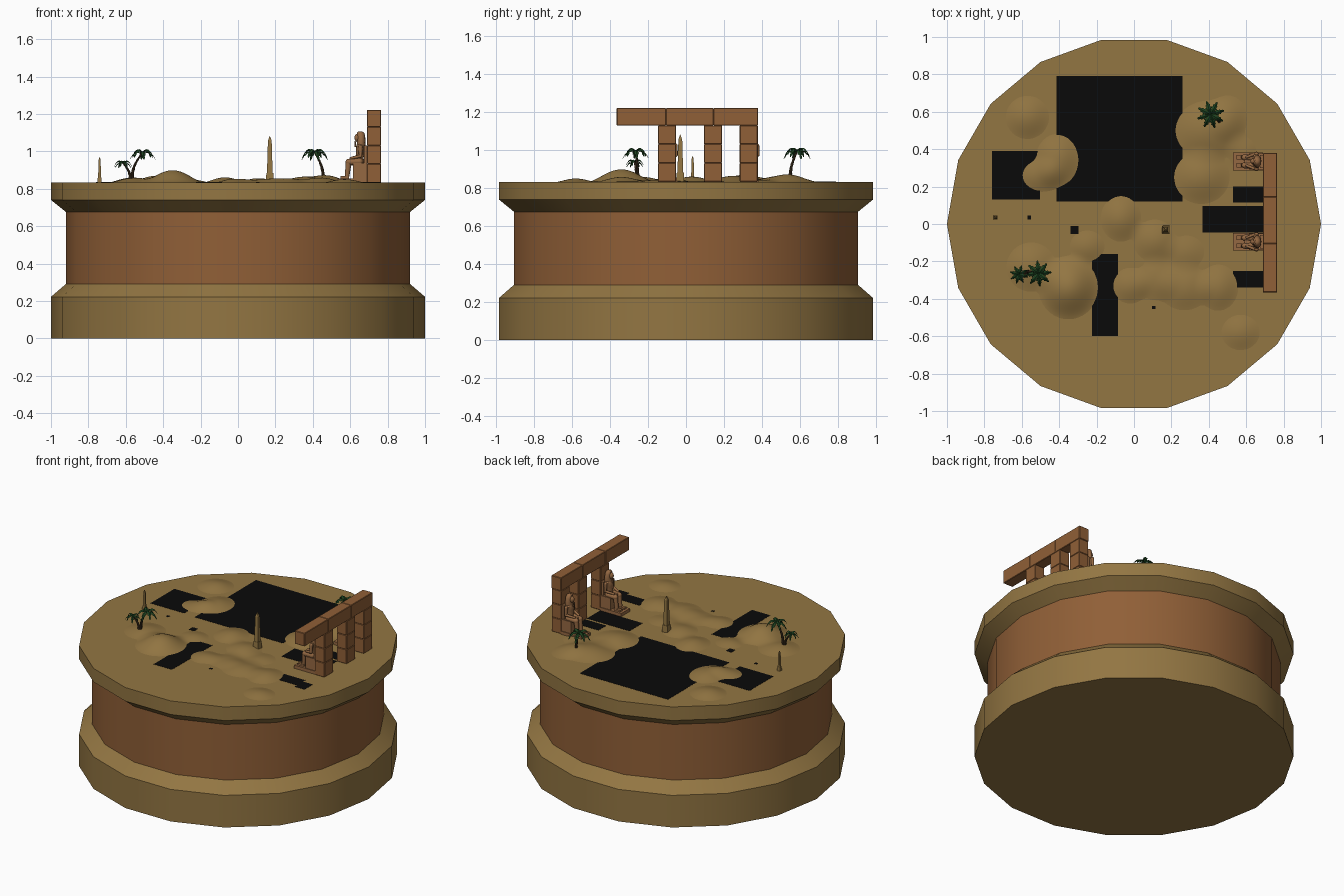
import bpy, bmesh, math
from mathutils import Vector, Matrix

if "Cube" in bpy.data.objects:
    bpy.data.objects.remove(bpy.data.objects["Cube"])

T = 0.834  # height of the table top


def material(name, rgb):
    m = bpy.data.materials.new(name)
    m.diffuse_color = (*rgb, 1)
    m.use_nodes = True
    m.node_tree.nodes["Principled BSDF"].inputs["Base Color"].default_value = m.diffuse_color
    return m


SAND = material("sand", (0.29, 0.18, 0.055))
CLAY = material("clay", (0.28, 0.115, 0.038))
STONE = material("stone", (0.30, 0.14, 0.055))
DARK = material("dark", (0.003, 0.003, 0.003))
LEAF = material("leaf", (0.012, 0.055, 0.014))
BARK = material("bark", (0.05, 0.03, 0.014))


def finish(name, bm, mat, angle=None):
    bmesh.ops.recalc_face_normals(bm, faces=bm.faces)
    me = bpy.data.meshes.new(name)
    bm.to_mesh(me)
    bm.free()
    me.materials.append(mat)
    ob = bpy.data.objects.new(name, me)
    bpy.context.collection.objects.link(ob)
    if angle:
        bpy.ops.object.select_all(action='DESELECT')
        ob.select_set(True)
        bpy.context.view_layer.objects.active = ob
        bpy.ops.object.shade_smooth_by_angle(angle=math.radians(angle))
    return ob


def loft(bm, rings):
    """Skin equal-length rings of points and cap both ends."""
    vs = [[bm.verts.new(p) for p in r] for r in rings]
    n = len(vs[0])
    for a, b in zip(vs, vs[1:]):
        for i in range(n):
            j = (i + 1) % n
            bm.faces.new((a[i], a[j], b[j], b[i]))
    bm.faces.new(vs[0][::-1])
    bm.faces.new(vs[-1])


def oval(x, y, z, rx, ry, n, phase=0):
    return [(x + rx * math.cos(phase + i * math.tau / n),
             y + ry * math.sin(phase + i * math.tau / n), z) for i in range(n)]


def square(x, y, z, hx, hy):
    return oval(x, y, z, hx * math.sqrt(2), hy * math.sqrt(2), 4, math.pi / 4)


def box(bm, x0, x1, y0, y1, z0, z1):
    c = ((x0 + x1) / 2, (y0 + y1) / 2)
    h = ((x1 - x0) / 2, (y1 - y0) / 2)
    loft(bm, [square(*c, z0, *h), square(*c, z1, *h)])


def ball(bm, c, r):
    bmesh.ops.create_uvsphere(bm, u_segments=12, v_segments=8, radius=1,
                              matrix=Matrix.Translation(c) @ Matrix.Diagonal((*r, 1)))


def limb(bm, a, b, r1, r2):
    a, b = Vector(a), Vector(b)
    d = b - a
    m = Matrix.Translation((a + b) / 2) @ d.to_track_quat('Z', 'Y').to_matrix().to_4x4()
    bmesh.ops.create_cone(bm, cap_ends=True, segments=12, radius1=r1, radius2=r2,
                          depth=d.length, matrix=m)
    ball(bm, a, (r1,) * 3)
    ball(bm, b, (r2,) * 3)


# Eighteen-sided round table: two rims and the recessed drum
for name, mat, prof in (
        ("lower_rim", SAND, ((0, 1), (0.222, 1), (0.291, 0.92))),
        ("drum", CLAY, ((0.291, 0.92), (0.676, 0.92))),
        ("upper_rim", SAND, ((0.676, 0.92), (0.74, 1), (T, 1)))):
    bm = bmesh.new()
    loft(bm, [oval(0, 0, z, r, r, 18) for z, r in prof])
    finish(name, bm, mat, 30)

# Rolling dunes: x, y, radius x, radius y, height
DUNES = [(-0.35, -0.34, .18, .19, .068), (-0.55, -0.23, .16, .16, .028), (-0.57, .57, .14, .14, .028),
         (-0.41, .34, .14, .17, .032), (-0.49, .26, .14, .11, .022), (-0.07, .03, .13, .15, .03),
         (0.11, -.09, .14, .14, .025), (.36, .25, .18, .17, .034), (.40, .50, .22, .19, .034),
         (.50, .57, .13, .15, .02), (.27, -.34, .17, .15, .024), (.45, -.34, .13, .15, .028),
         (.57, -.58, .13, .12, .02), (-.02, -.33, .12, .12, .022), (-.25, -.12, .12, .11, .018),
         (.12, -.30, .14, .14, .018), (.28, -.15, .13, .12, .014), (.58, .38, .1, .12, .014)]


def dune_height(x, y):
    s = 0
    for cx, cy, rx, ry, h in DUNES:
        d = ((x - cx) / rx) ** 2 + ((y - cy) / ry) ** 2
        if d < 1:
            s += h * (1 - d) ** 2
    return s - 0.003


bm = bmesh.new()
bmesh.ops.create_grid(bm, x_segments=110, y_segments=110, size=0.8)
for v in bm.verts:
    v.co.z = T + dune_height(v.co.x, v.co.y)
flat = [f for f in bm.faces if all(v.co.z < T for v in f.verts)]
bmesh.ops.delete(bm, geom=flat, context='FACES')
finish("dunes", bm, SAND, 60)

# Dark footprints set into the table top
for name, r in (("large_court", (-.415, .26, .12, .79)), ("small_court", (-.76, -.503, .13, .39)),
                ("long_court", (-.225, -.085, -.6, -.16)), ("gateway_path", (.365, .69, -.045, .097)),
                ("statue_footprint_1", (.53, .69, .115, .2)), ("statue_footprint_2", (.53, .69, -.34, -.25)),
                ("pillar_footprint", (.69, .765, -.365, -.275)), ("pad_1", (-.57, -.55, .025, .045)),
                ("pad_2", (-.34, -.298, -.053, -.01)), ("pad_3", (.097, .115, -.455, -.438))):
    bm = bmesh.new()
    box(bm, *r, T - 0.006, T + 0.0012)
    finish(name, bm, DARK)

# Obelisks: pedestal, tapered shaft and pointed cap
for name, x, y, w, top in (("tall_obelisk", .17, -.03, .021, 1.083), ("short_obelisk", -.74, .035, .011, .97)):
    bm = bmesh.new()
    h = top - T
    for rings in (((-.01, 1), (.2, .88)), ((.2, .72), (.89, .48), (1, .03))):
        loft(bm, [square(x, y, T + t * h, w * s, w * s) for t, s in rings])
    finish(name, bm, SAND)

# Gateway: stacked pillar blocks and a three-block lintel
stones = [(y, y + .095, T + k * .099, T + (k + 1) * .099)
          for y in (-.147, .095, .283) for k in range(3)]
stones += [(a, b, 1.131, 1.222) for a, b in ((-.365, -.105), (-.105, .145), (.145, .38))]
bm = bmesh.new()
for y0, y1, z0, z1 in stones:
    box(bm, .69, .765, y0, y1, z0, z1)
gate = finish("gateway", bm, CLAY)
bev = gate.modifiers.new("worn_edges", 'BEVEL')
bev.width = 0.003
bev.segments = 1


# Seated statues facing -x
def statue(name, y):
    bm = bmesh.new()
    box(bm, .53, .69, y - .048, y + .048, T - .005, T + .022)
    box(bm, .615, .69, y - .043, y + .043, T + .022, .937)
    box(bm, .674, .69, y - .035, y + .035, .937, 1.03)
    # torso and headdress
    loft(bm, [oval(x, y, z, rx, ry, 14) for x, z, rx, ry in (
        (.65, .93, .024, .030), (.652, .965, .020, .026), (.652, 1.0, .022, .033),
        (.654, 1.028, .022, .042), (.655, 1.043, .014, .026))])
    loft(bm, [oval(x, y, z, rx, ry, 14) for x, z, rx, ry in (
        (.657, 1.022, .024, .031), (.659, 1.055, .022, .034), (.658, 1.085, .022, .027),
        (.655, 1.100, .019, .019), (.654, 1.107, .009, .009))])
    ball(bm, (.642, y, 1.072), (.020, .017, .023))
    limb(bm, (.626, y, 1.052), (.627, y, 1.028), .004, .005)
    # legs, feet and arms on both sides
    for s in (-1, 1):
        a = y + s * .021
        limb(bm, (.65, a, .945), (.592, a, .943), .019, .017)
        limb(bm, (.592, a, .943), (.583, a, .866), .016, .012)
        box(bm, .547, .594, a - .012, a + .012, T + .02, .868)
        limb(bm, (.655, y + s * .040, 1.024), (.655, y + s * .043, .975), .011, .009)
        limb(bm, (.655, y + s * .043, .975), (.603, y + s * .023, .963), .009, .007)
    # kilt between the thighs
    box(bm, .592, .65, y - .02, y + .02, .925, .955)
    finish(name, bm, STONE, 35)


statue("seated_statue_1", .335)
statue("seated_statue_2", -.095)


# Palms: curved ringed trunk and drooping toothed fronds
def palm(name, base, crown, reach, turn, n=8):
    base, crown = Vector(base), Vector(crown)
    bm = bmesh.new()
    rings = []
    for k in range(13):
        t = k / 12
        p = base.lerp(crown, t)
        bow = (crown - base).xy * (-0.35 * math.sin(math.pi * t))
        r = (0.0095 - 0.0045 * t) * (1.15 if k % 2 else 0.95)
        rings.append(oval(p.x + bow.x, p.y + bow.y, p.z, r, r, 8))
    loft(bm, rings)
    finish(name + "_trunk", bm, BARK, 40)

    bm = bmesh.new()
    for i in range(n):
        ang = turn + i * math.tau / n
        d = Vector((math.cos(ang), math.sin(ang), 0))
        side = Vector((-d.y, d.x, 0))
        lift = .45 if i % 2 else .25
        prev = None
        for k in range(11):
            t = k / 10
            z = reach * (lift * math.sin(t * 2.2) - .75 * t ** 2.2)
            mid = crown + d * reach * t + Vector((0, 0, z))
            w = reach * (.04 + .2 * math.sin(math.pi * t ** .8)) * (1 if k % 2 else .55)
            drop = Vector((0, 0, -w * .6))
            row = [bm.verts.new(p) for p in (mid - side * w + drop, mid, mid + side * w + drop)]
            if prev:
                for a in (0, 1):
                    bm.faces.new((prev[a], prev[a + 1], row[a + 1], row[a]))
            prev = row
    finish(name + "_fronds", bm, LEAF)


palm("palm_1", (.455, .55, T), (.41, .585, .994), .075, .3)
palm("palm_2", (-.565, -.255, T), (-.51, -.265, .994), .07, .1)
palm("palm_3", (-.575, -.26, T), (-.615, -.27, .938), .05, .5)
